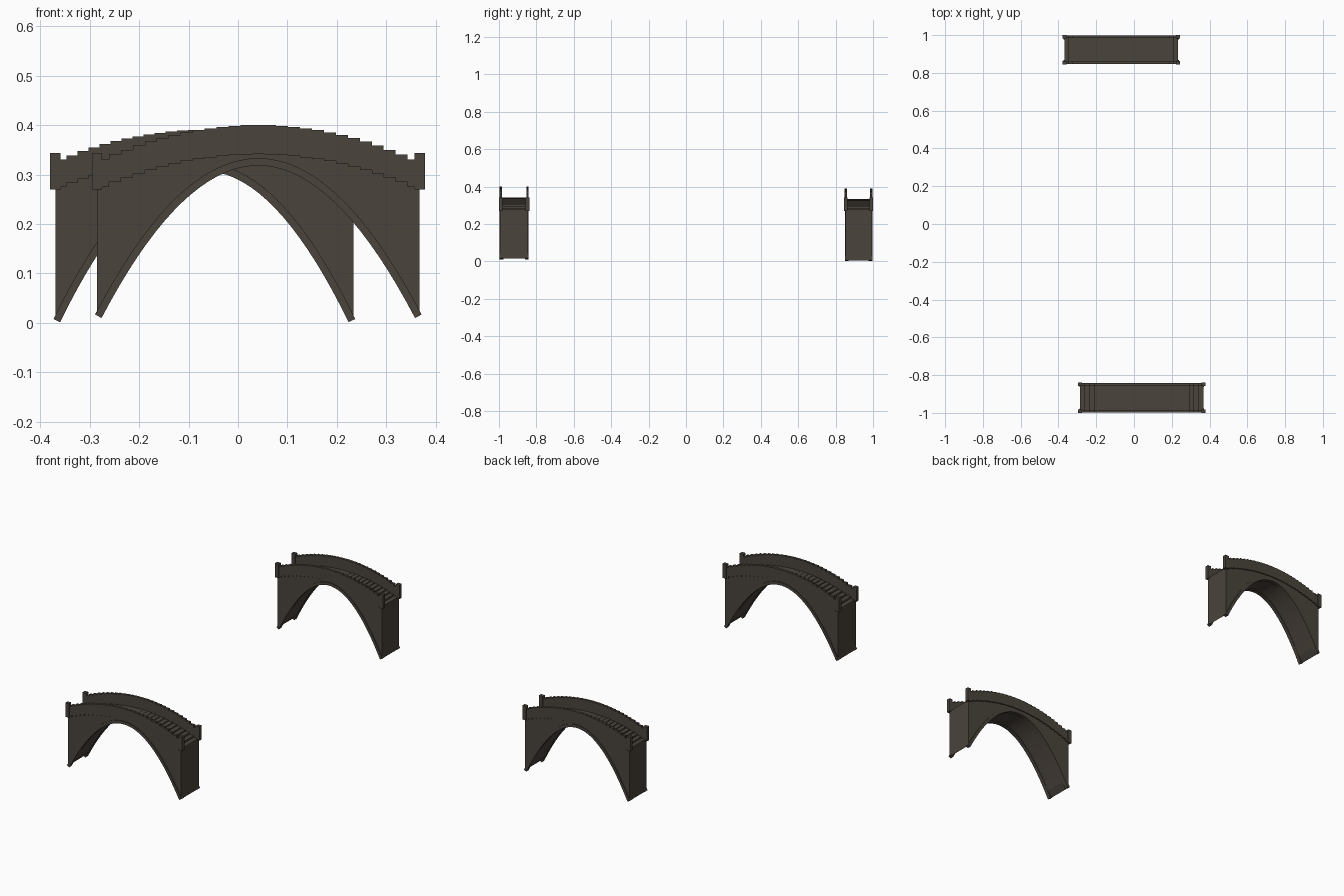
import bpy, bmesh
from mathutils import Vector

cube = bpy.data.objects.get("Cube")
if cube:
    bpy.data.objects.remove(cube, do_unlink=True)

STEPS = 27      # stair treads along each bridge
SEGS = 36       # facets along each arch


def make_material(name, colour):
    mat = bpy.data.materials.new(name)
    mat.use_nodes = True
    mat.diffuse_color = (*colour, 1)
    mat.node_tree.nodes["Principled BSDF"].inputs["Base Color"].default_value = (*colour, 1)
    return mat


stone = make_material("dark stone", (0.068, 0.056, 0.044))


def finish(bm, name):
    bmesh.ops.recalc_face_normals(bm, faces=bm.faces)
    mesh = bpy.data.meshes.new(name)
    bm.to_mesh(mesh)
    bm.free()
    mesh.materials.append(stone)
    obj = bpy.data.objects.new(name, mesh)
    bpy.context.collection.objects.link(obj)
    return obj


def prism(name, upper, lower, y0, y1):
    """Solid between an upper and a lower xz polyline, both left to right."""
    bm = bmesh.new()
    outline = upper + lower[::-1]
    face = bm.faces.new([bm.verts.new((x, y0, z)) for x, z in outline])
    out = bmesh.ops.extrude_face_region(bm, geom=[face])
    moved = [g for g in out["geom"] if isinstance(g, bmesh.types.BMVert)]
    bmesh.ops.translate(bm, verts=moved, vec=(0, y1 - y0, 0))
    bmesh.ops.triangulate(bm, faces=[f for f in bm.faces if len(f.verts) > 4])
    return finish(bm, name)


def box(name, lo, hi):
    return prism(name, [(lo[0], hi[2]), (hi[0], hi[2])],
                 [(lo[0], lo[2]), (hi[0], lo[2])], lo[1], hi[1])


def stepped(cx, half, end_z, mid_z):
    """Staircase line that follows a shallow parabola."""
    pts = []
    width = 2 * half / STEPS
    for i in range(STEPS):
        x = -half + i * width
        u = abs(x + width / 2) / (half - width / 2)
        z = mid_z - (mid_z - end_z) * u * u
        pts += [(cx + x, z), (cx + x + width, z)]
    # drop the doubled points where neighbouring treads are level
    return [p for i, p in enumerate(pts)
            if i == 0 or (Vector(p) - Vector(pts[i - 1])).length > 1e-5]


def arch(cx, half, foot_z, apex_z, offset=0.0):
    """Parabola, moved inward along its normal by offset."""
    pts = []
    rise = apex_z - foot_z
    for i in range(SEGS + 1):
        t = -1 + 2 * i / SEGS
        normal = Vector((2 * rise * t / half, 1)).normalized()
        pts.append((cx + half * t - normal.x * offset,
                    foot_z + rise * (1 - t * t) - normal.y * offset))
    return pts


def bridge(prefix, cx, half, y0, y1, foot_z, arch_z, deck_z, rail_z):
    # walls, vault and stair treads in one solid
    deck = stepped(cx, half, 0.277, deck_z)
    vault = arch(cx, half, foot_z, arch_z, 0.010)
    vault[0] = (cx - half, foot_z)
    vault[-1] = (cx + half, foot_z)
    prism(prefix + "_body", deck, vault, y0 + 0.008, y1 - 0.008)

    rail_top = stepped(cx, half, 0.33, rail_z)
    rail_bottom = stepped(cx, half, 0.275, deck_z - 0.002)
    ring_top = arch(cx, half + 0.004, foot_z + 0.002, arch_z)
    ring_bottom = arch(cx, half + 0.004, foot_z + 0.002, arch_z, 0.015)
    for side, y, inward in (("front", y0, 1), ("back", y1, -1)):
        prism(f"{prefix}_{side}_parapet", rail_top, rail_bottom,
              y + inward * 0.003, y + inward * 0.016)
        prism(f"{prefix}_{side}_arch_ring", ring_top, ring_bottom,
              y + inward * 0.004, y + inward * 0.024)
        # end posts
        for end, s in (("left", 1), ("right", -1)):
            x = cx + s * half
            ya, yb = sorted((y, y + inward * 0.019))
            box(f"{prefix}_{side}_{end}_post",
                (x - 0.0105, ya, 0.27), (x + 0.0105, yb, 0.343))


bridge("front_bridge", 0.041, 0.326, -1.0, -0.838, 0.015, 0.333, 0.343, 0.40)
bridge("back_bridge", -0.068, 0.301, 0.845, 1.0, 0.006, 0.322, 0.333, 0.39)
